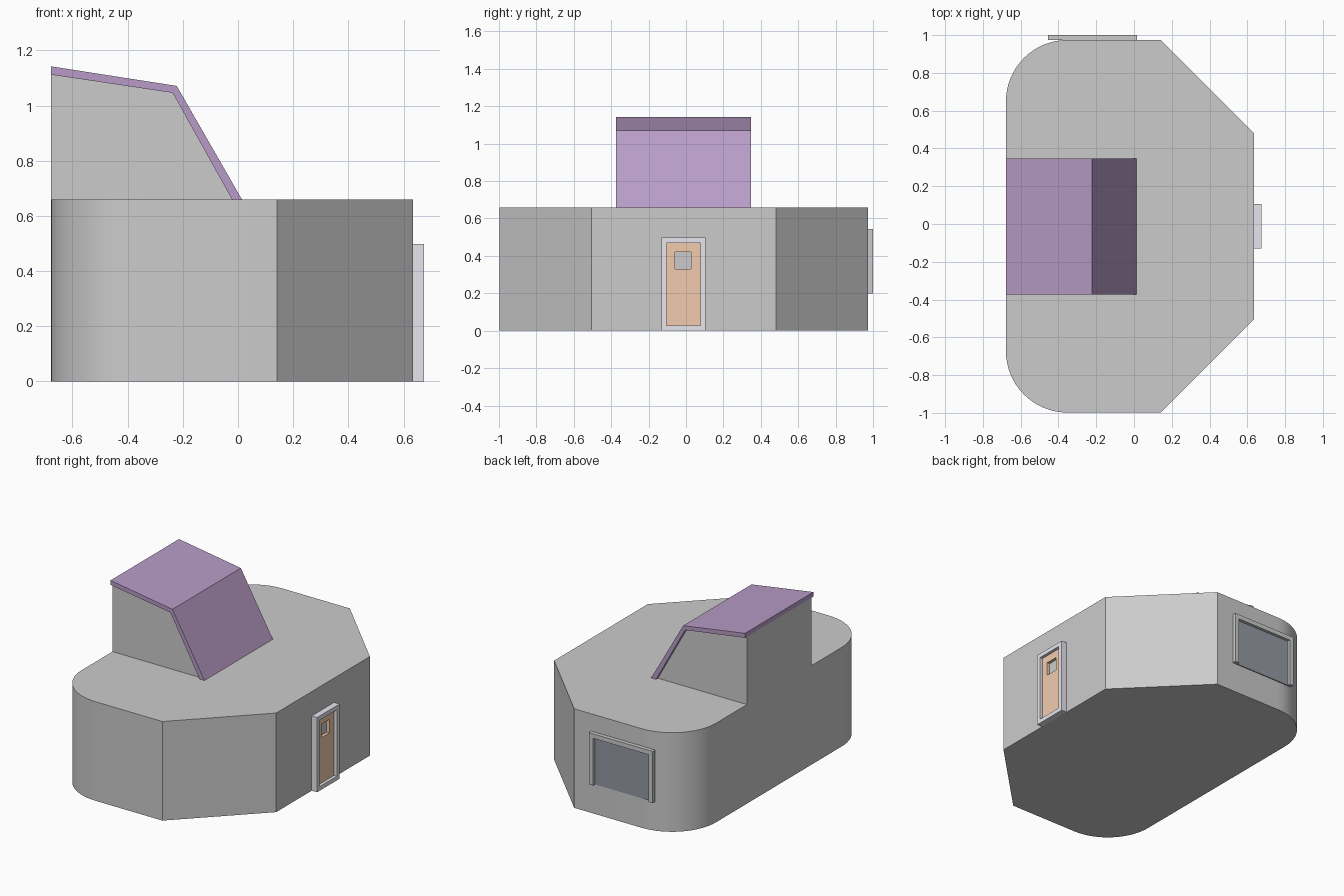
import bpy, bmesh, math
from mathutils import Vector

if "Cube" in bpy.data.objects:
    bpy.data.objects.remove(bpy.data.objects["Cube"])


def material(name, rgb):
    m = bpy.data.materials.new(name)
    m.diffuse_color = (*rgb, 1)
    m.use_nodes = True
    m.node_tree.nodes["Principled BSDF"].inputs["Base Color"].default_value = m.diffuse_color
    return m


def prism(name, points, direction, mat=None):
    """Extrude a closed 3D outline along a direction."""
    bm = bmesh.new()
    face = bm.faces.new([bm.verts.new(p) for p in points])
    ext = bmesh.ops.extrude_face_region(bm, geom=[face], use_keep_orig=True)
    moved = [g for g in ext["geom"] if isinstance(g, bmesh.types.BMVert)]
    bmesh.ops.translate(bm, verts=moved, vec=Vector(direction))
    bmesh.ops.recalc_face_normals(bm, faces=bm.faces[:])
    mesh = bpy.data.meshes.new(name)
    bm.to_mesh(mesh)
    bm.free()
    obj = bpy.data.objects.new(name, mesh)
    bpy.context.collection.objects.link(obj)
    if mat:
        mesh.materials.append(mat)
    return obj


def box(name, x, y, z, mat=None):
    pts = [(x[0], y[0], z[0]), (x[1], y[0], z[0]), (x[1], y[1], z[0]), (x[0], y[1], z[0])]
    return prism(name, pts, (0, 0, z[1] - z[0]), mat)


def ring(name, x, y, z, hole_y, hole_z, mat):
    """Rectangular panel facing +x with a rectangular opening."""
    bm = bmesh.new()
    rects = [[(a, b) for a, b in ((v[0], w[0]), (v[1], w[0]), (v[1], w[1]), (v[0], w[1]))]
             for v, w in ((y, z), (hole_y, hole_z))]
    loops = [[bm.verts.new((px, a, b)) for a, b in r]
             for px, r in ((x[0], rects[0]), (x[1], rects[0]), (x[1], rects[1]), (x[0], rects[1]))]
    for k in range(4):
        a, b = loops[k], loops[(k + 1) % 4]
        for i in range(4):
            j = (i + 1) % 4
            bm.faces.new((a[i], a[j], b[j], b[i]))
    bmesh.ops.recalc_face_normals(bm, faces=bm.faces[:])
    mesh = bpy.data.meshes.new(name)
    bm.to_mesh(mesh)
    bm.free()
    mesh.materials.append(mat)
    obj = bpy.data.objects.new(name, mesh)
    bpy.context.collection.objects.link(obj)
    return obj


purple = material("roof_purple", (0.48, 0.33, 0.57))
orange = material("door_orange", (0.89, 0.60, 0.43))
lavender = material("door_frame_grey", (0.80, 0.79, 0.86))
pale = material("window_frame_grey", (0.88, 0.89, 0.88))
dark = material("dark_glass", (0.30, 0.32, 0.37))

# Main building: two rounded corners on the left, two chamfers on the right
L, R, F, B, H = -0.678, 0.635, -0.998, 0.974, 0.66
rad, cut = 0.325, 0.493
outline = [(R - cut, F), (R, F + cut), (R, B - cut), (R - cut, B)]
for cy, start in ((B - rad, 90), (F + rad, 180)):
    for i in range(17):
        t = math.radians(start + 90 * i / 16)
        outline.append((L + rad + rad * math.cos(t), cy + rad * math.sin(t)))
walls = prism("main_walls", [(x, y, 0) for x, y in outline], (0, 0, H))
bpy.context.view_layer.objects.active = walls
walls.select_set(True)
bpy.ops.object.shade_smooth_by_angle(angle=math.radians(20))

# Rooftop block with a sloping front
y0, y1, lip = -0.373, 0.347, 0.02
under = [(L, 1.112), (-0.237, 1.046), (-0.022, H)]
over = [(L, 1.142), (-0.222, 1.071), (0.014, H)]
prism("upper_walls", [(x, y0 + lip, z) for x, z in [(L, H)] + under],
      (0, y1 - y0 - 2 * lip, 0))

# Bent roof slab
prism("upper_roof", [(x, y0, z) for x, z in over + under[::-1]], (0, y1 - y0, 0), purple)

# Door, its frame and its little window opening
ring("door_frame", (R, 0.675), (-0.131, 0.105), (0, 0.498), (-0.105, 0.077), (0.028, 0.47), lavender)
ring("door_panel", (R, 0.655), (-0.105, 0.077), (0.028, 0.47), (-0.059, 0.026), (0.33, 0.42), orange)

# Back window: glass framed on top and both sides
wx0, wx1, wz0, wz1, bar = -0.455, 0.016, 0.2, 0.545, 0.03
frame = [(wx0, wz0), (wx0, wz1), (wx1, wz1), (wx1, wz0), (wx1 - bar, wz0),
         (wx1 - bar, wz1 - bar), (wx0 + bar, wz1 - bar), (wx0 + bar, wz0)]
prism("window_frame", [(x, B, z) for x, z in frame], (0, 1.0 - B, 0), pale)
box("window_glass", (wx0 + bar, wx1 - bar), (B, B + 0.006), (wz0, wz1 - bar), dark)
